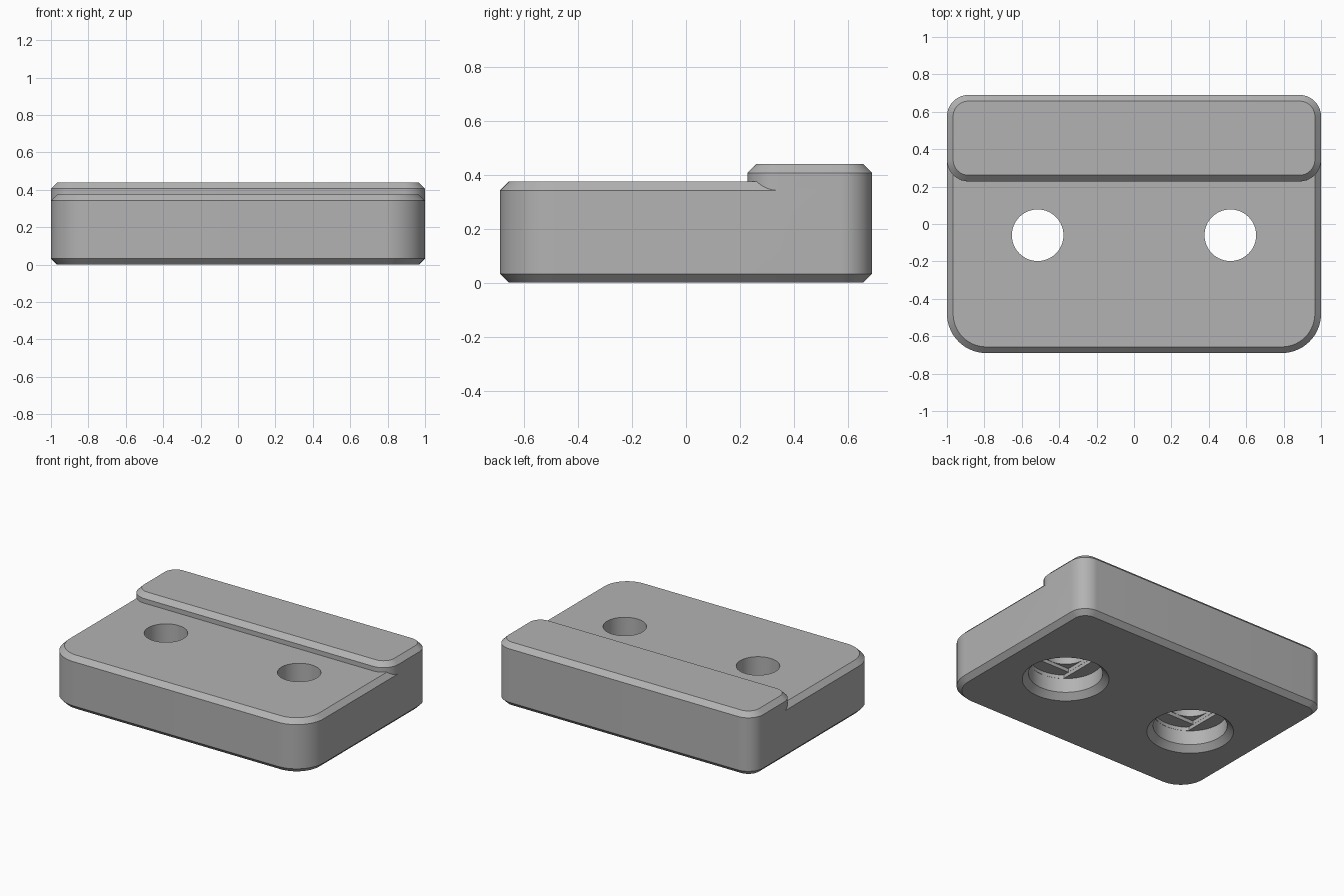
import bpy, bmesh, math

cube = bpy.data.objects.get("Cube")
if cube:
    bpy.data.objects.remove(cube)

CHAMFER = 0.033
HOLE_X, HOLE_Y = 0.515, -0.06
SHAFT_R, HEAD_R, HEAD_DEPTH, STEP = 0.14, 0.235, 0.14, 0.025

grey = bpy.data.materials.new("plain grey")
grey.use_nodes = True
grey.diffuse_color = (0.45, 0.45, 0.45, 1)
grey.node_tree.nodes["Principled BSDF"].inputs["Base Color"].default_value = grey.diffuse_color


def loft(name, layers):
    """Stack of (outline, z) layers closed into a solid."""
    bm = bmesh.new()
    rings = [[bm.verts.new((x, y, z)) for x, y in pts] for pts, z in layers]
    for low, high in zip(rings, rings[1:]):
        for i in range(len(low)):
            j = (i + 1) % len(low)
            bm.faces.new((low[i], low[j], high[j], high[i]))
    bm.faces.new(rings[0][::-1])
    bm.faces.new(rings[-1])
    mesh = bpy.data.meshes.new(name)
    bm.to_mesh(mesh)
    bm.free()
    mesh.materials.append(grey)
    obj = bpy.data.objects.new(name, mesh)
    bpy.context.collection.objects.link(obj)
    return obj


def rounded(y0, y1, front_r, back_r, inset=0.0, segments=14):
    """Rounded rectangle, full width in x, shrunk by inset."""
    corners = [(1, y1, back_r, 0), (-1, y1, back_r, 1), (-1, y0, front_r, 2), (1, y0, front_r, 3)]
    pts = []
    for x, y, r, quarter in corners:
        cx = x - math.copysign(r, x)
        cy = y - r if quarter < 2 else y + r
        for i in range(segments + 1):
            a = math.pi / 2 * (quarter + i / segments)
            pts.append((cx + (r - inset) * math.cos(a), cy + (r - inset) * math.sin(a)))
    return pts


def chamfered_block(name, top, *shape):
    full, small = rounded(*shape), rounded(*shape, inset=CHAMFER)
    return loft(name, [(small, 0), (full, CHAMFER), (full, top - CHAMFER), (small, top)])


def circle(cx, r, clamp=None, n=64):
    """Circle around a hole centre, optionally trimmed to a slot in x."""
    pts = []
    for i in range(n):
        x, y = r * math.cos(math.tau * i / n), r * math.sin(math.tau * i / n)
        if clamp:
            x = max(-clamp, min(clamp, x))
        pts.append((cx + x, HOLE_Y + y))
    return pts


def square(cx, h):
    return [(cx + sx * h, HOLE_Y + sy * h) for sx, sy in ((-1, -1), (1, -1), (1, 1), (-1, 1))]


def combine(target, tool, operation):
    mod = target.modifiers.new("cut", 'BOOLEAN')
    mod.operation, mod.solver, mod.object = operation, 'EXACT', tool
    bpy.context.view_layer.update()
    result = bpy.data.meshes.new_from_object(
        target.evaluated_get(bpy.context.evaluated_depsgraph_get()))
    target.modifiers.clear()
    target.data = result
    bpy.data.objects.remove(tool)


# Base plate with wider front corners, and the raised ridge along the back
plate = chamfered_block("mounting_plate", 0.375, -0.69, 0.69, 0.21, 0.115)
ridge = chamfered_block("back_ridge", 0.44, 0.228, 0.69, 0.115, 0.115)
combine(plate, ridge, 'UNION')

# Screw holes: flared head recess, stepped slot and square, round shaft
for cx in (-HOLE_X, HOLE_X):
    flare, head = circle(cx, HEAD_R + 0.04), circle(cx, HEAD_R)
    slot = circle(cx, HEAD_R - 0.001, clamp=SHAFT_R)
    cutters = [
        loft("head_cutter", [(flare, -0.05), (flare, 0), (head, 0.04), (head, HEAD_DEPTH)]),
        loft("slot_cutter", [(slot, 0.06), (slot, HEAD_DEPTH + STEP)]),
        loft("square_cutter", [(square(cx, SHAFT_R - 0.001), 0.07), (square(cx, SHAFT_R - 0.001), HEAD_DEPTH + 2 * STEP)]),
        loft("shaft_cutter", [(circle(cx, SHAFT_R - 0.002), 0.08), (circle(cx, SHAFT_R - 0.002), 0.6)]),
    ]
    for cutter in cutters:
        combine(plate, cutter, 'DIFFERENCE')

# Smooth rounded walls, crisp chamfers
bpy.ops.object.select_all(action='DESELECT')
plate.select_set(True)
bpy.context.view_layer.objects.active = plate
bpy.ops.object.shade_smooth_by_angle(angle=math.radians(30))
